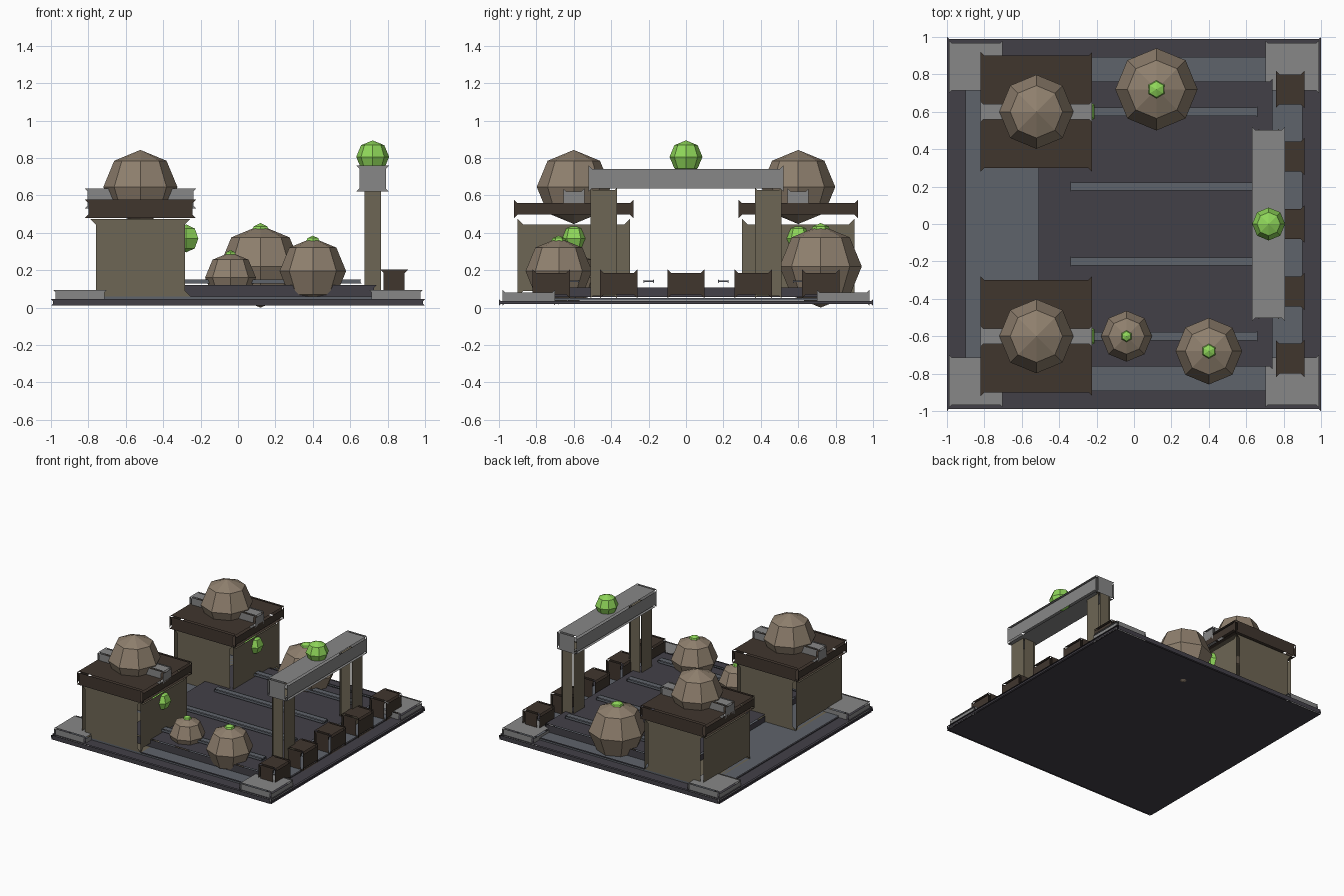
import bpy, bmesh
from mathutils import Vector

cube = bpy.data.objects.get("Cube")
if cube:
    bpy.data.objects.remove(cube, do_unlink=True)


def material(name, rgb):
    """Flat material from an sRGB colour."""
    col = [((c + 0.055) / 1.055) ** 2.4 for c in rgb] + [1.0]
    m = bpy.data.materials.new(name)
    m.use_nodes = True
    m.diffuse_color = col
    bsdf = next(n for n in m.node_tree.nodes if n.type == "BSDF_PRINCIPLED")
    bsdf.inputs["Base Color"].default_value = col
    bsdf.inputs["Roughness"].default_value = 0.9
    return m


CHARCOAL = material("charcoal", (0.26, 0.25, 0.28))
SLATE = material("slate", (0.37, 0.39, 0.42))
GREY = material("light grey", (0.53, 0.53, 0.53))
BROWN = material("dark brown", (0.25, 0.21, 0.18))
OLIVE = material("olive stone", (0.43, 0.40, 0.33))
TAN = material("tan", (0.56, 0.50, 0.43))
GREEN = material("green", (0.56, 0.84, 0.35))


def finish(bm, name, mat):
    me = bpy.data.meshes.new(name)
    bm.to_mesh(me)
    bm.free()
    me.materials.append(mat)
    ob = bpy.data.objects.new(name, me)
    bpy.context.collection.objects.link(ob)
    return ob


def panel_box(name, mat, xs, ys, zs, b):
    """Box of six separate panels, each with two flared end flaps and open seams."""
    lo, hi = Vector((xs[0], ys[0], zs[0])), Vector((xs[1], ys[1], zs[1]))
    mid, half = (lo + hi) / 2, (hi - lo) / 2
    bm = bmesh.new()
    for a in range(3):
        v, u = (a + 1) % 3, (a + 2) % 3
        rows = ((-half[v], half[u]), (b - half[v], half[u] - b),
                (half[v] - b, half[u] - b), (half[v], half[u]))
        for side in (-1, 1):
            strip = []
            for pos, width in rows:
                pair = []
                for s in (-1, 1):
                    p = Vector()
                    p[a], p[v], p[u] = side * half[a], pos, s * width
                    pair.append(bm.verts.new(mid + p))
                strip.append(pair)
            for p, q in zip(strip, strip[1:]):
                quad = [p[0], q[0], q[1], p[1]]
                bm.faces.new(quad if side > 0 else quad[::-1])
    return finish(bm, name, mat)


def ball(name, mat, centre, r, segments=8):
    bm = bmesh.new()
    bmesh.ops.create_uvsphere(bm, u_segments=segments, v_segments=4, radius=r)
    bmesh.ops.translate(bm, verts=bm.verts, vec=centre)
    return finish(bm, name, mat)


def around(c, h):
    return (c - h, c + h)


# Stepped ground plates
panel_box("base_plate", CHARCOAL, (-1, 1), (-1, 1), (0.01, 0.046), 0.01)
panel_box("middle_plate", SLATE, (-0.9, 0.9), (-0.9, 0.9), (0.03, 0.06), 0.008)
panel_box("court_plate", CHARCOAL, (-0.51, 0.74), (-0.775, 0.775), (0.045, 0.12), 0.012)
for i, y in enumerate((-0.6, -0.2, 0.2, 0.6)):
    panel_box(f"floor_strip_{i}", SLATE, (-0.34, 0.66), around(y, 0.028), (0.13, 0.15), 0.006)

# Corner pads
for sx in (-1, 1):
    for sy in (-1, 1):
        panel_box(f"corner_pad_{'left' if sx > 0 else 'right'}_{'back' if sy > 0 else 'front'}",
                  GREY, around(sx * 0.845, 0.143), around(sy * 0.84, 0.14), (0.012, 0.095), 0.013)

# Two huts with roof, ridge bar, dome and lamp
for side, y in (("front", -0.6), ("back", 0.6)):
    x = -0.522
    panel_box(f"{side}_hut_walls", OLIVE, around(x, 0.268), around(y, 0.3), (0.06, 0.475), 0.03)
    panel_box(f"{side}_hut_roof", BROWN, around(x, 0.298), around(y, 0.32), (0.478, 0.578), 0.02)
    panel_box(f"{side}_hut_ridge_bar", GREY, around(x, 0.298), around(y, 0.056), (0.53, 0.637), 0.015)
    ball(f"{side}_hut_dome", TAN, (x, y, 0.645), 0.198)
    ball(f"{side}_hut_lamp", GREEN, (-0.277, y, 0.37), 0.075, 6)

# Gate arch with glowing orb
for side, y in (("front", -0.44), ("back", 0.44)):
    panel_box(f"{side}_gate_post", OLIVE, around(0.72, 0.055), around(y, 0.07), (0.05, 0.64), 0.011)
panel_box("gate_beam", GREY, around(0.72, 0.088), around(0, 0.52), (0.62, 0.76), 0.018)
ball("gate_orb", GREEN, (0.72, 0, 0.806), 0.088)

# Row of crates along the left edge
for i in range(5):
    panel_box(f"crate_{i}", BROWN, around(0.835, 0.076), around(0.36 * (i - 2), 0.1),
              (0.05, 0.205), 0.02)

# Boulders with green caps
for name, x, y, z, r, cap in (("large", 0.12, 0.72, 0.22, 0.22, 0.06),
                              ("medium", 0.4, -0.68, 0.195, 0.178, 0.048),
                              ("small", -0.04, -0.6, 0.16, 0.136, 0.036)):
    ball(f"{name}_boulder", TAN, (x, y, z), r)
    ball(f"{name}_boulder_cap", GREEN, (x, y, z + r + 0.012 - cap), cap, 6)
